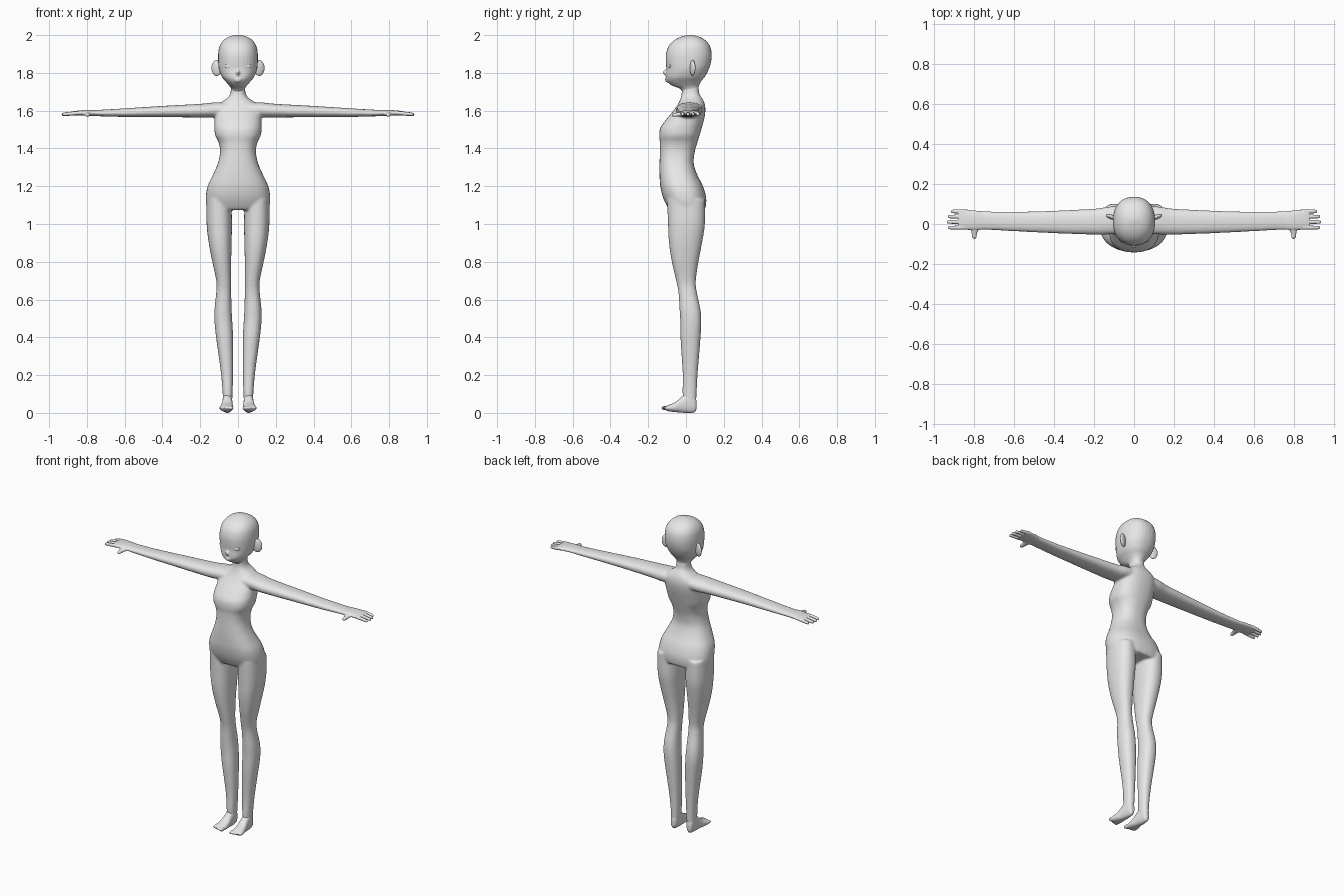
import bpy, bmesh, math
from mathutils import Matrix, Vector


def material(name, v):
    m = bpy.data.materials.new(name)
    m.diffuse_color = (v, v, v, 1)
    return m


SKIN = material("plain_grey", 0.8)
EYE = material("pale_grey", 0.95)


def spline(rows, steps=4):
    """Smooth in-between sections (Catmull-Rom)."""
    out = []
    for i in range(len(rows) - 1):
        p = [rows[max(0, min(len(rows) - 1, i + k))] for k in (-1, 0, 1, 2)]
        for s in range(steps):
            t = s / steps
            out.append([0.5 * (2 * b + (c - a) * t + (2 * a - 5 * b + 4 * c - d) * t * t
                        + (3 * b - a - 3 * c + d) * t ** 3) for a, b, c, d in zip(*p)])
    return out + [list(rows[-1])]


def loft(bm, axis, rows, side=1, power=2.3, n=32):
    """Rows are (position on axis, a_min, a_max, b_min, b_max)."""
    rings = []
    for t, a0, a1, b0, b1 in spline(rows):
        ring = []
        for k in range(n):
            w = 2 * math.pi * k / n
            c, s = math.cos(w), math.sin(w)
            a = (a0 + a1) / 2 + (a1 - a0) / 2 * math.copysign(abs(c) ** (2 / power), c)
            b = (b0 + b1) / 2 + (b1 - b0) / 2 * math.copysign(abs(s) ** (2 / power), s)
            x, y, z = {"x": (t, a, b), "y": (a, t, b), "z": (a, b, t)}[axis]
            ring.append(bm.verts.new((x * side, y, z)))
        rings.append(ring)
    for r, q in zip(rings, rings[1:]):
        for k in range(n):
            bm.faces.new((r[k], r[(k + 1) % n], q[(k + 1) % n], q[k]))
    bm.faces.new(rings[0][::-1])
    bm.faces.new(rings[-1])


def ellipsoid(bm, loc, radii, turn=0):
    m = Matrix.Translation(loc) @ Matrix.Rotation(turn, 4, "Z") @ Matrix.Diagonal(Vector((*radii, 1)))
    bmesh.ops.create_uvsphere(bm, u_segments=24, v_segments=14, radius=1, matrix=m)


def finish(name, bm, mat=SKIN, voxel=0, smooth=3, mirror=False):
    bmesh.ops.recalc_face_normals(bm, faces=bm.faces)
    for f in bm.faces:
        f.smooth = True
    me = bpy.data.meshes.new(name)
    bm.to_mesh(me)
    bm.free()
    me.materials.append(mat)
    ob = bpy.data.objects.new(name, me)
    bpy.context.collection.objects.link(ob)
    if voxel:  # fuse overlapping masses into one skin
        r = ob.modifiers.new("fuse", "REMESH")
        r.mode, r.voxel_size, r.use_smooth_shade = "VOXEL", voxel, True
        s = ob.modifiers.new("soften", "SMOOTH")
        s.factor, s.iterations = 0.5, smooth
    if mirror:
        ob.modifiers.new("mirror", "MIRROR").use_mirror_merge = False
    return ob


# Trunk, neck, arms and legs
torso = [(1.075, .155, -.085, .095), (1.09, .166, -.098, .104), (1.14, .171, -.122, .107),
         (1.2, .161, -.136, .09), (1.26, .133, -.14, .06), (1.32, .107, -.14, .041),
         (1.38, .095, -.138, .046), (1.43, .102, -.138, .06), (1.47, .121, -.142, .072),
         (1.51, .125, -.136, .084), (1.55, .124, -.108, .095), (1.59, .122, -.075, .102),
         (1.62, .113, -.052, .102), (1.645, .088, -.037, .096), (1.668, .056, -.028, .084),
         (1.69, .041, -.023, .071), (1.73, .036, -.023, .066)]
leg = [(1.13, .035, .166, -.1, .1), (1.0, .032, .166, -.095, .1), (.9, .034, .155, -.09, .085),
       (.8, .036, .136, -.075, .066), (.7, .036, .115, -.052, .052), (.64, .036, .115, -.04, .057),
       (.55, .034, .124, -.034, .076), (.48, .03, .124, -.03, .081), (.4, .026, .116, -.029, .077),
       (.3, .025, .102, -.023, .069), (.2, .026, .089, -.017, .061), (.1, .029, .081, -.018, .056),
       (.03, .033, .079, -.01, .052)]
arm = [(.06, -.05, .09, 1.57, 1.645), (.13, -.052, .086, 1.564, 1.643), (.2, -.053, .076, 1.564, 1.636),
       (.4, -.046, .066, 1.566, 1.625), (.6, -.036, .061, 1.567, 1.612), (.72, -.03, .063, 1.57, 1.605),
       (.79, -.028, .065, 1.573, 1.602)]
bm = bmesh.new()
loft(bm, "z", [(z, -x, x, f, b) for z, x, f, b in torso], power=2.4)
for side in (1, -1):
    loft(bm, "z", leg, side)
    loft(bm, "x", arm, side)
finish("body", bm, voxel=.0065, smooth=5)

# Head with nose and lips
head = [(1.7, .034, -.02, .066), (1.718, .038, -.035, .066), (1.733, .047, -.075, .069),
        (1.755, .066, -.1, .08), (1.78, .086, -.107, .1), (1.82, .101, -.104, .121),
        (1.86, .105, -.107, .133), (1.9, .105, -.106, .136), (1.94, .098, -.093, .128),
        (1.97, .08, -.066, .106), (1.99, .052, -.03, .073), (2.001, .014, .012, .034)]
bm = bmesh.new()
loft(bm, "z", [(z, -x, x, f, b) for z, x, f, b in head], power=2.25)
ellipsoid(bm, (0, -.106, 1.802), (.011, .016, .014))
ellipsoid(bm, (0, -.1, 1.766), (.022, .012, .007))
ellipsoid(bm, (0, -.098, 1.756), (.018, .012, .006))
finish("head", bm, voxel=.0045, smooth=3)

# Ears, swept slightly back
bm = bmesh.new()
ellipsoid(bm, (.113, .035, 1.826), (.029, .012, .042), .35)
finish("ear", bm, mirror=True)

# Eyes, thin lens plates
bm = bmesh.new()
ellipsoid(bm, (.05, -.0905, 1.835), (.023, .005, .011), .32)
finish("eye", bm, EYE, mirror=True)

# Hands: palm, four fingers and thumb
bm = bmesh.new()
loft(bm, "x", [(.75, -.028, .062, 1.573, 1.603), (.8, -.03, .068, 1.573, 1.604),
               (.85, -.028, .073, 1.574, 1.6), (.875, -.024, .068, 1.577, 1.596)])
for y, tip in ((.063, .915), (.037, .93), (.01, .934), (-.018, .93)):
    loft(bm, "x", [(.845, y - .01, y + .01, 1.577, 1.598), (tip - .03, y - .0095, y + .0095, 1.573, 1.593),
                   (tip - .006, y - .008, y + .008, 1.572, 1.588), (tip, y - .003, y + .003, 1.575, 1.581)],
         power=2, n=16)
loft(bm, "y", [(0, .765, .825, 1.572, 1.598), (-.03, .776, .814, 1.57, 1.593), (-.05, .784, .81, 1.568, 1.589),
               (-.068, .786, .807, 1.568, 1.586), (-.074, .793, .8, 1.574, 1.58)], power=2, n=16)
finish("hand", bm, voxel=.0035, smooth=2, mirror=True)

# Feet: heel to ball, then five toes
bm = bmesh.new()
loft(bm, "y", [(.056, .045, .067, .02, .06), (.045, .036, .076, .003, .1), (.015, .031, .081, -.001, .115),
               (-.02, .029, .084, .001, .088), (-.055, .026, .091, .004, .058),
               (-.09, .025, .098, .008, .043), (-.108, .03, .096, .014, .036)])
for i in range(5):
    r = .0115 - .001 * i
    ellipsoid(bm, (.034 + .0148 * i, -.11 + .003 * i, .026), (r * .85, .02, r))
finish("foot", bm, voxel=.004, smooth=2, mirror=True)
